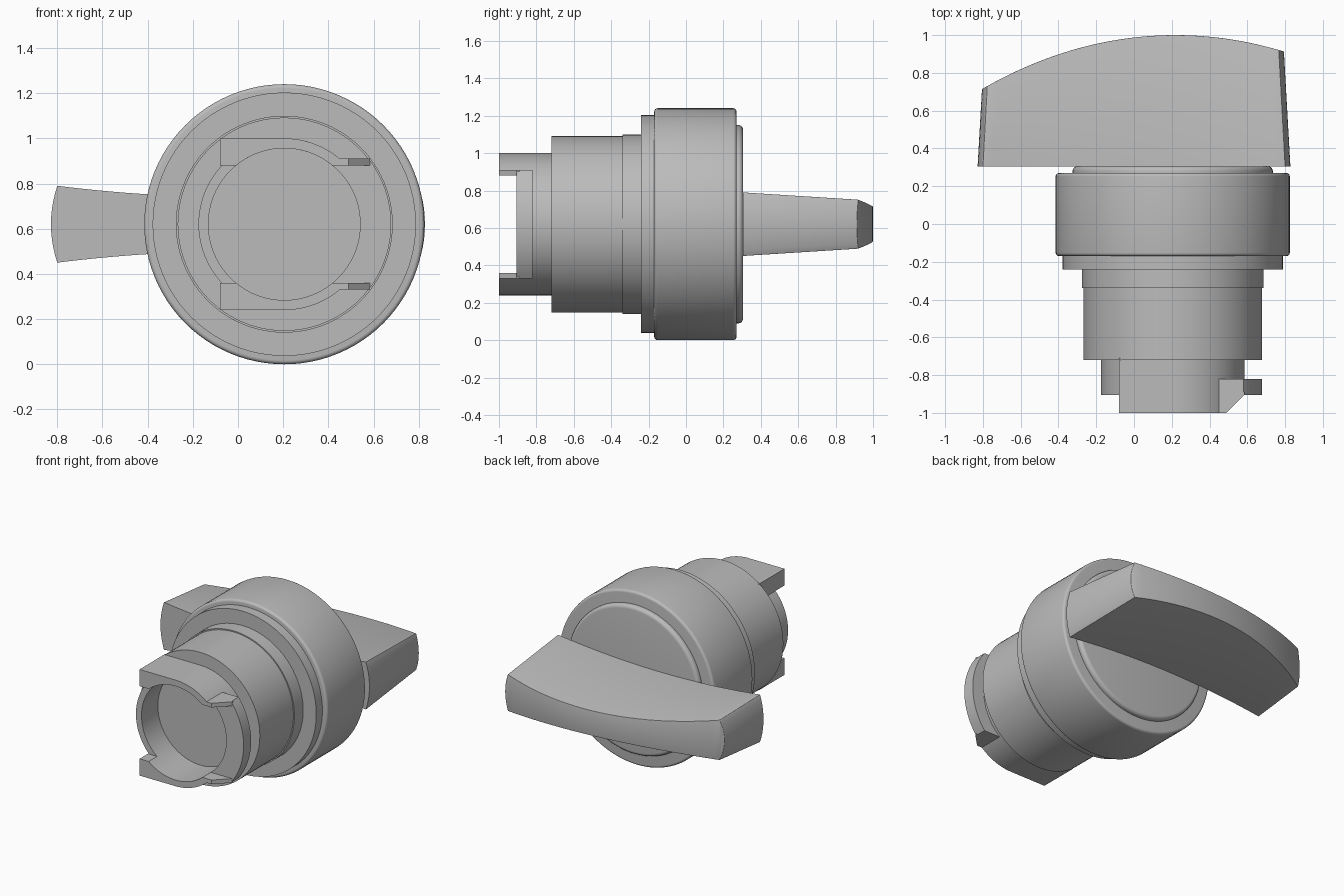
import bpy, bmesh
from math import sin, cos, asin, pi, radians, sqrt

CX, CZ = 0.205, 0.62          # turning axis runs along y through this point
SEGMENTS = 96

if "Cube" in bpy.data.objects:
    bpy.data.objects.remove(bpy.data.objects["Cube"], do_unlink=True)

grey = bpy.data.materials.new("grey plastic")
grey.use_nodes = True
grey.diffuse_color = (0.5, 0.5, 0.5, 1)
grey.node_tree.nodes["Principled BSDF"].inputs["Base Color"].default_value = (0.5, 0.5, 0.5, 1)


def finish(name, bm):
    """Turn a bmesh into a grey object, smooth but with sharp edges kept."""
    bmesh.ops.remove_doubles(bm, verts=bm.verts, dist=1e-5)
    bmesh.ops.recalc_face_normals(bm, faces=bm.faces)
    me = bpy.data.meshes.new(name)
    bm.to_mesh(me)
    bm.free()
    me.materials.append(grey)
    me.polygons.foreach_set("use_smooth", [True] * len(me.polygons))
    me.set_sharp_from_angle(angle=radians(32))
    ob = bpy.data.objects.new(name, me)
    bpy.context.collection.objects.link(ob)
    return ob


def lathe(name, profile):
    """Spin a closed (radius, y) profile round the axis."""
    bm = bmesh.new()
    rings = []
    for i in range(SEGMENTS):
        a = 2 * pi * i / SEGMENTS
        rings.append([bm.verts.new((CX + r * cos(a), y, CZ + r * sin(a))) for r, y in profile])
    n = len(profile)
    for i in range(SEGMENTS):
        p, q = rings[i], rings[(i + 1) % SEGMENTS]
        for j in range(n):
            k = (j + 1) % n
            if profile[j][0] == 0 and profile[k][0] == 0:
                continue
            if profile[j][0] == 0:
                bm.faces.new((p[j], p[k], q[k]))
            elif profile[k][0] == 0:
                bm.faces.new((p[j], p[k], q[j]))
            else:
                bm.faces.new((p[j], p[k], q[k], q[j]))
    return finish(name, bm)


def fillet(r, y, size, end):
    """Quarter round ending a cylinder; end is +1 at its back, -1 at its front."""
    pts = [(r - size + size * cos(a), y + end * size * (sin(a) - 1))
           for a in (pi / 2 * i / 5 for i in range(6))]
    return pts if end > 0 else pts[::-1]


def arc(r, a0, a1, steps=24):
    return [(r * cos(a0 + (a1 - a0) * i / steps), r * sin(a0 + (a1 - a0) * i / steps))
            for i in range(steps + 1)]


def prism(name, pts, start, end, place):
    """Extrude an outline; place maps (u, v, depth) to a position."""
    bm = bmesh.new()
    a = [bm.verts.new(place(u, v, start)) for u, v in pts]
    b = [bm.verts.new(place(u, v, end)) for u, v in pts]
    bm.faces.new(a)
    bm.faces.new(b[::-1])
    for i in range(len(pts)):
        j = (i + 1) % len(pts)
        bm.faces.new((a[i], b[i], b[j], a[j]))
    return finish(name, bm)


# Stepped round body
lathe("mounting_barrel", [(0, -0.72), (0.472, -0.72), (0.472, -0.34), (0.48, -0.34),
                          (0.48, -0.235), (0, -0.235)])
lathe("gasket", [(0, -0.24), (0.583, -0.24), (0.583, -0.16), (0, -0.16)])
lathe("collar", [(0, -0.17)] + fillet(0.62, -0.17, 0.018, -1)
      + fillet(0.62, 0.27, 0.018, 1)[0:] + [(0, 0.27)])
lathe("turning_disc", [(0, 0.26), (0.53, 0.26)] + fillet(0.53, 0.305, 0.025, 1) + [(0, 0.305)])

# Open tube at the front with a partial flange on one side
R_IN, R_OUT, R_FLANGE = 0.336, 0.38, 0.473
LOW, HIGH = 0.26, 0.29
lathe("coupling_tube", [(R_IN, -0.905), (R_OUT, -0.905), (R_OUT, -0.71), (R_IN, -0.71)])


def across(u, v, d):
    return (CX + u, d, CZ + v)


a_out, a_in = asin(HIGH / R_FLANGE), asin(HIGH / 0.36)
prism("side_flange", arc(R_FLANGE, -a_out, a_out) + arc(0.36, a_in, -a_in),
      -0.905, -0.82, across)

# Square-cornered lugs with a chamfered wedge, above and below
a_out, a_in = asin(LOW / R_OUT), asin(LOW / R_IN)
lug = [(-0.285, LOW), (-0.285, R_OUT)] + arc(R_OUT, pi / 2, a_out) + arc(R_IN, a_in, pi - a_in)
wedge = [(0.22, -0.89), (0.38, -0.89), (0.38, -0.905), (0.285, -1.0), (0.22, -1.0)]
for side, word in ((1, "upper"), (-1, "lower")):
    prism(word + "_lug", lug, -1.0, -0.71, lambda u, v, d: (CX + u, d, CZ + side * v))
    prism(word + "_lug_wedge", wedge, LOW, HIGH, lambda u, v, d: (CX + u, v, CZ + side * d))

# Lever handle: waisted outline, drafted sides and an arched crest
BASE, DRAFT, ARCH = 0.305, 0.056, 2.1
STEPS = 32
columns = []
for i in range(STEPS + 1):
    x = -0.8 + 1.6 * i / STEPS
    columns.append((x, 0.12 + 0.05 * (x / 0.8) ** 2))
tip = [(0.8 + 0.028 * (1 - t * t), 0.17 * t) for t in (0.8, 0.6, 0.4, 0.2, 0)]
columns = [(-x, w) for x, w in tip[::-1]] + columns + tip

bm = bmesh.new()
loops = []
for x, w in columns:
    top = 1 - ARCH + sqrt(ARCH ** 2 - (x - 0.23) ** 2)
    draft = DRAFT * (top - BASE)
    tx, tw = x * (1 - draft / 0.82), w * (1 - draft / 0.15)
    loops.append([bm.verts.new(p) for p in ((x, BASE, CZ - w), (x, BASE, CZ + w),
                                            (tx, top, CZ + tw), (tx, top, CZ - tw))])
for p, q in zip(loops, loops[1:]):
    for j in range(4):
        k = (j + 1) % 4
        bm.faces.new((p[j], p[k], q[k], q[j]))
bmesh.ops.remove_doubles(bm, verts=bm.verts, dist=1e-5)
bmesh.ops.dissolve_degenerate(bm, edges=bm.edges, dist=1e-5)
bmesh.ops.recalc_face_normals(bm, faces=bm.faces)
sharp = [e for e in bm.edges if len(e.link_faces) == 2 and e.calc_face_angle() > 0.7
         and max(v.co.y for v in e.verts) > BASE + 0.01]
bmesh.ops.bevel(bm, geom=sharp, offset=0.02, offset_type='OFFSET', segments=3,
                profile=0.5, affect='EDGES', clamp_overlap=True)
finish("lever_handle", bm)
